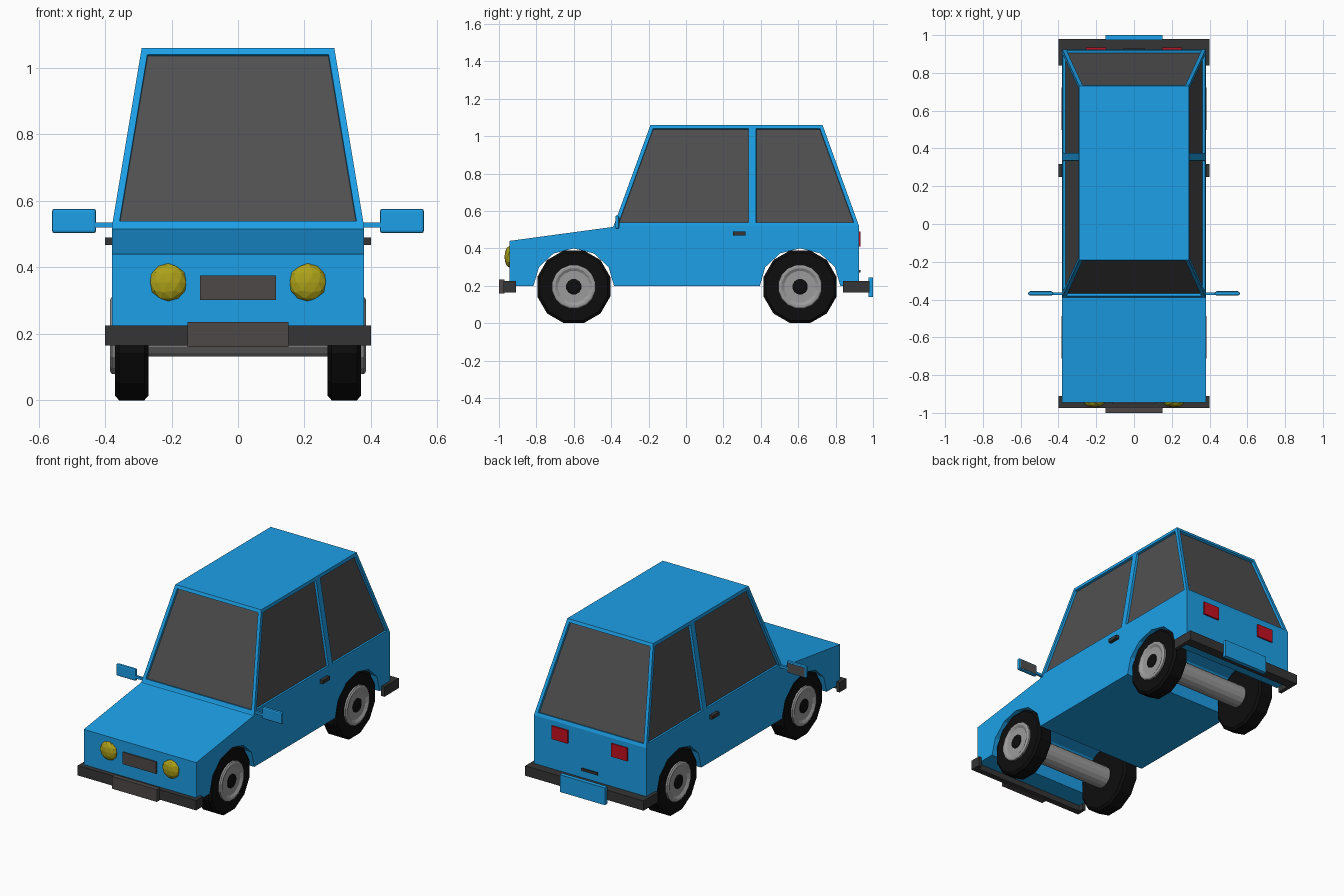
import bpy, bmesh
from math import sin, cos, pi, radians
from mathutils import Matrix

if "Cube" in bpy.data.objects:
    bpy.data.objects.remove(bpy.data.objects["Cube"])


def material(name, *rgb):
    m = bpy.data.materials.new(name)
    m.diffuse_color = (*rgb, 1)
    m.use_nodes = True
    m.node_tree.nodes["Principled BSDF"].inputs["Base Color"].default_value = m.diffuse_color
    return m


BLUE = material("blue_paint", 0.012, 0.35, 0.8)
GLASS = material("dark_glass", 0.08, 0.08, 0.08)
RUBBER = material("rubber", 0.004, 0.004, 0.004)
TRIM = material("dark_trim", 0.035, 0.035, 0.035)
GRILLE = material("grille_grey", 0.075, 0.065, 0.063)
YELLOW = material("lamp_yellow", 0.42, 0.36, 0.01)
RED = material("lamp_red", 0.55, 0.005, 0.015)
SILVER = material("silver", 0.33, 0.33, 0.33)


def finish(name, bm, mats, mirror=False, bevel=0):
    bmesh.ops.remove_doubles(bm, verts=bm.verts, dist=1e-5)
    bmesh.ops.recalc_face_normals(bm, faces=bm.faces)
    me = bpy.data.meshes.new(name)
    bm.to_mesh(me)
    bm.free()
    for m in mats:
        me.materials.append(m)
    ob = bpy.data.objects.new(name, me)
    bpy.context.collection.objects.link(ob)
    if bevel:
        b = ob.modifiers.new("bevel", 'BEVEL')
        b.width, b.segments = bevel, 2
    if mirror:
        ob.modifiers.new("mirror", 'MIRROR')
    return ob


def prism(name, pts, axis, lo, hi, mat, **kw):
    """Extrude a 2D outline along x (points are y,z) or z (points are x,y)."""
    bm = bmesh.new()
    place = (lambda a, b, h: (h, a, b)) if axis == 'x' else (lambda a, b, h: (a, b, h))
    rings = [[bm.verts.new(place(a, b, h)) for a, b in pts] for h in (lo, hi)]
    for ring in rings:
        bm.faces.new(ring)
    n = len(pts)
    for i in range(n):
        j = (i + 1) % n
        bm.faces.new((rings[0][i], rings[0][j], rings[1][j], rings[1][i]))
    return finish(name, bm, [mat], **kw)


def box(name, x, y, z, mat, **kw):
    return prism(name, [(x[0], y[0]), (x[1], y[0]), (x[1], y[1]), (x[0], y[1])],
                 'z', z[0], z[1], mat, **kw)


def lathe(name, profile, y, z, n, mat, mirror=True):
    """Revolve (x, radius) points around an axis parallel to x."""
    bm = bmesh.new()
    rings = []
    for k in range(n):
        a = 2 * pi * (k + 0.5) / n
        rings.append([bm.verts.new((x, y + r * cos(a), z + r * sin(a))) for x, r in profile])
    for k in range(n):
        p, q = rings[k], rings[(k + 1) % n]
        for i in range(len(profile) - 1):
            bm.faces.new((p[i], p[i + 1], q[i + 1], q[i]))
    return finish(name, bm, [mat], mirror)


AXLES = {"front": -0.6, "rear": 0.61}


# Lower body with wheel arches cut across the full width
def arch(yc):
    return [(yc + 0.215 * cos(radians(a)), 0.2 + 0.2 * sin(radians(a)))
            for a in range(180, -1, -30)]


outline = ([(-0.945, 0.2)] + arch(AXLES["front"]) + arch(AXLES["rear"])
           + [(0.925, 0.2), (0.925, 0.52), (-0.385, 0.52), (-0.39, 0.515), (-0.945, 0.44)])
prism("body", outline, 'x', -0.38, 0.38, BLUE)

# Cabin with recessed windows
bm = bmesh.new()


def ring(w, y0, y1, z, yp=0.355):
    return [bm.verts.new((x, y, z)) for x, y in
            ((-w, y0), (w, y0), (w, yp), (w, y1), (-w, y1), (-w, yp))]


low, top = ring(0.38, -0.387, 0.925, 0.52), ring(0.29, -0.19, 0.73, 1.06)
bm.faces.new(low)
bm.faces.new(top)
panes = [bm.faces.new((low[i], low[(i + 1) % 6], top[(i + 1) % 6], top[i])) for i in range(6)]
bmesh.ops.recalc_face_normals(bm, faces=bm.faces)
bmesh.ops.inset_individual(bm, faces=panes, thickness=0.02, use_even_offset=True)
bmesh.ops.inset_individual(bm, faces=panes, thickness=0.001, depth=-0.014, use_even_offset=True)
for f in panes:
    f.material_index = 1
finish("cabin", bm, [BLUE, GLASS])

# Wheels and axles
for end, y in AXLES.items():
    lathe(end + "_tyres", [(0.27, 0), (0.27, 0.188), (0.282, 0.202), (0.358, 0.202),
                           (0.37, 0.188), (0.37, 0)], y, 0.195, 12, RUBBER)
    lathe(end + "_rims", [(0.365, 0.118), (0.38, 0.118), (0.385, 0.11), (0.385, 0.1),
                          (0.376, 0.085), (0.376, 0)], y, 0.195, 16, SILVER)
    lathe(end + "_hub_caps", [(0.37, 0.042), (0.38, 0.042), (0.384, 0.03), (0.384, 0)],
          y, 0.195, 12, RUBBER)
    lathe(end + "_axle", [(-0.28, 0), (-0.28, 0.066), (0.28, 0.066), (0.28, 0)],
          y, 0.197, 16, SILVER, mirror=False)


# Wrap-around bumpers
def bumper(name, tip, inner, outer):
    pts = [(-0.4, tip), (-0.4, outer), (0.4, outer), (0.4, tip),
           (0.378, tip), (0.378, inner), (-0.378, inner), (-0.378, tip)]
    prism(name, pts, 'z', 0.165, 0.225, TRIM)


bumper("front_bumper", -0.91, -0.94, -0.975)
bumper("rear_bumper", 0.84, 0.92, 0.98)
box("front_plate", (-0.152, 0.152), (-1.0, -0.97), (0.16, 0.235), GRILLE)
box("rear_plate", (-0.152, 0.152), (0.975, 1.0), (0.14, 0.245), BLUE)

# Grille and faceted headlights
box("grille", (-0.114, 0.114), (-0.952, -0.94), (0.302, 0.375), GRILLE)
bm = bmesh.new()
bmesh.ops.create_icosphere(bm, subdivisions=2, radius=0.057,
                           matrix=Matrix.Translation((0.21, -0.945, 0.355))
                           @ Matrix.Diagonal((1, 0.45, 1, 1)))
finish("headlights", bm, [YELLOW], mirror=True)

# Tail lights, boot handle and door handles
box("tail_lights", (0.147, 0.255), (0.92, 0.934), (0.41, 0.49), RED, mirror=True)
box("boot_handle", (-0.055, 0.055), (0.92, 0.933), (0.27, 0.285), TRIM)
box("door_handles", (0.375, 0.4), (0.25, 0.317), (0.468, 0.49), TRIM, mirror=True)

# Wing mirrors
box("mirror_arms", (0.36, 0.43), (-0.376, -0.362), (0.52, 0.535), BLUE, mirror=True)
box("mirror_shells", (0.427, 0.56), (-0.378, -0.358), (0.503, 0.576), BLUE,
    mirror=True, bevel=0.008)
box("mirror_glass", (0.436, 0.551), (-0.36, -0.356), (0.512, 0.567), GLASS, mirror=True)
